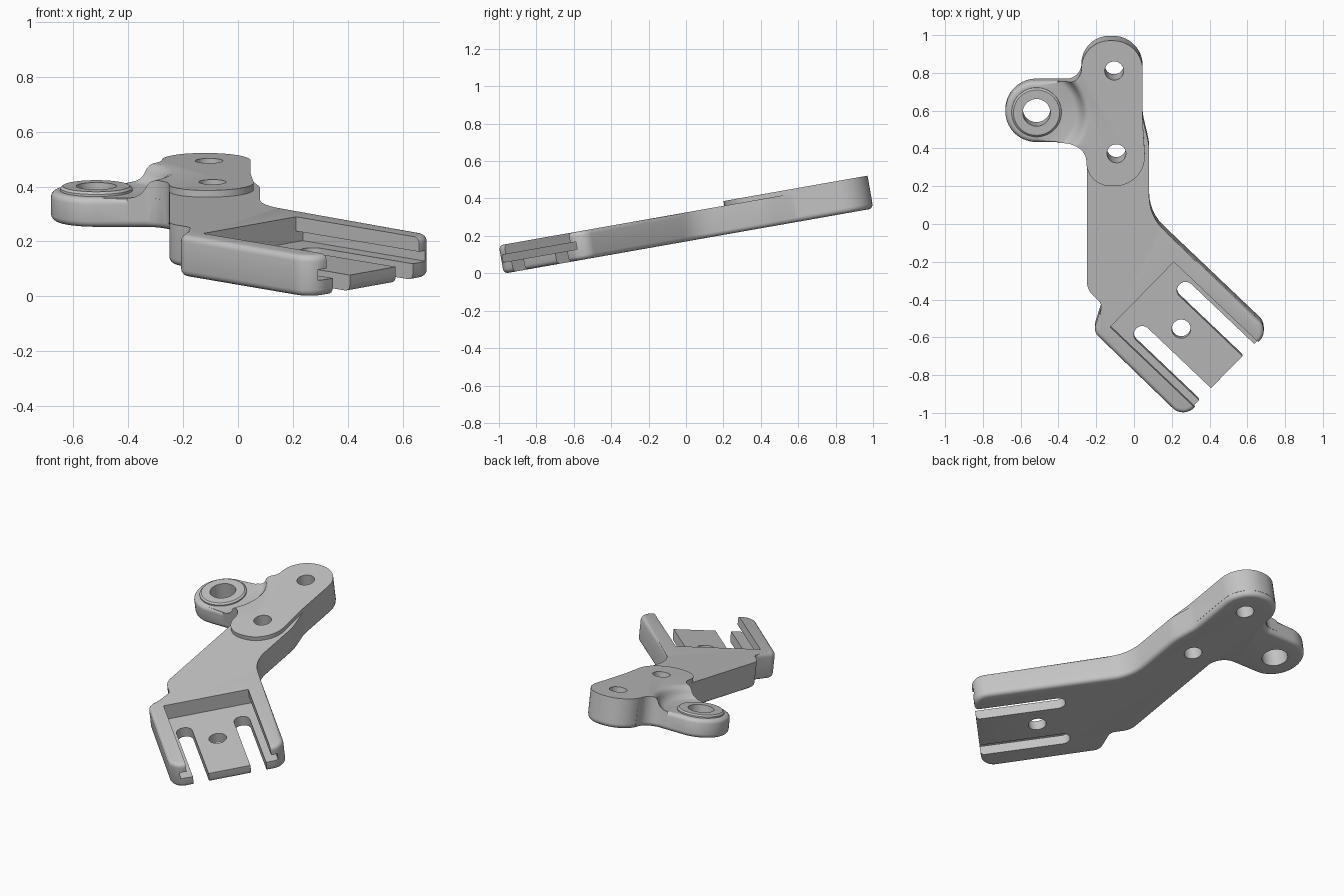
import bpy, bmesh, math
from mathutils import Vector, Matrix

if "Cube" in bpy.data.objects:
    bpy.data.objects.remove(bpy.data.objects["Cube"], do_unlink=True)

TILT = math.radians(10)
THICK, PAD_TOP, LUG_TOP, FLOOR = 0.153, 0.178, 0.11, 0.06
LUG = Vector((-0.516, 0.621))

# Fork frame: a runs along the prongs, n across them
FORK = Vector((0.25, -0.553))
ALONG = Vector((math.cos(math.radians(44)), -math.sin(math.radians(44))))
ACROSS = Vector((-ALONG.y, ALONG.x))

grey = bpy.data.materials.new("plain_grey")
grey.use_nodes = True
grey.diffuse_color = (0.55, 0.55, 0.55, 1)
grey.node_tree.nodes["Principled BSDF"].inputs["Base Color"].default_value = (0.55, 0.55, 0.55, 1)


def fork(a, n, r=0.0):
    p = FORK + ALONG * a + ACROSS * n
    return (p.x, p.y, r)


def rounded(corners):
    """Polygon with each corner (x, y, radius) rounded by an arc."""
    pts = []
    for i, (x, y, r) in enumerate(corners):
        p = Vector((x, y))
        u = (Vector(corners[i - 1][:2]) - p).normalized()
        w = (Vector(corners[(i + 1) % len(corners)][:2]) - p).normalized()
        if r == 0:
            arc = [p]
        else:
            half = u.angle(w) / 2
            c = p + (u + w).normalized() * (r / math.sin(half))
            s, e = p + u * (r / math.tan(half)) - c, p + w * (r / math.tan(half)) - c
            turn = math.atan2(s.x * e.y - s.y * e.x, s.dot(e))
            steps = max(4, int(abs(turn) / 0.12))
            arc = [c + Matrix.Rotation(turn * k / steps, 2) @ s for k in range(steps + 1)]
        for q in arc:
            if not pts or (q - pts[-1]).length > 0.003:
                pts.append(q)
    if (pts[0] - pts[-1]).length < 0.003:
        pts.pop()
    return pts


def finish(bm, name):
    bmesh.ops.recalc_face_normals(bm, faces=bm.faces)
    mesh = bpy.data.meshes.new(name)
    bm.to_mesh(mesh)
    bm.free()
    mesh.materials.append(grey)
    ob = bpy.data.objects.new(name, mesh)
    bpy.context.collection.objects.link(ob)
    return ob


def slab(name, corners, low, high, fillet=None):
    """Extruded outline; fillet(edge middle) picks the rim edges to round."""
    outline = rounded(corners)
    bm = bmesh.new()
    bottom = [bm.verts.new((p.x, p.y, low)) for p in outline]
    top = [bm.verts.new((p.x, p.y, high)) for p in outline]
    bm.faces.new(bottom[::-1])
    bm.faces.new(top)
    for i in range(len(outline)):
        bm.faces.new((bottom[i - 1], bottom[i], top[i], top[i - 1]))
    if fillet:
        bm.normal_update()
        rim = [e for e in bm.edges if abs(e.verts[0].co.z - e.verts[1].co.z) < 1e-5
               and fillet((e.verts[0].co + e.verts[1].co) / 2)]
        ends = list({v for e in rim for v in e.verts})
        bmesh.ops.bevel(bm, geom=ends + rim, offset=0.024, offset_type='OFFSET',
                        segments=4, profile=0.5, affect='EDGES')
    return finish(bm, name)


def lathe(name, center, profile, steps=64):
    """Solid of revolution from (radius, height) points."""
    bm = bmesh.new()
    rings = [[bm.verts.new((center[0] + r * math.cos(2 * math.pi * k / steps),
                            center[1] + r * math.sin(2 * math.pi * k / steps), z))
              for k in range(steps)] for r, z in profile]
    for lower, upper in zip(rings, rings[1:]):
        for k in range(steps):
            bm.faces.new((lower[k - 1], lower[k], upper[k], upper[k - 1]))
    bm.faces.new(rings[0][::-1])
    bm.faces.new(rings[-1])
    return finish(bm, name)


def length(mesh):
    ys = [v.co.y for v in mesh.vertices]
    return max(ys) - min(ys) if ys else 0


def combine(target, tool, operation):
    """Boolean that moves to the next solver if the body would change length."""
    before = length(target.data)
    mod = target.modifiers.new("combine", 'BOOLEAN')
    mod.operation, mod.object = operation, tool
    for solver in ('EXACT', 'MANIFOLD', 'FLOAT'):
        mod.solver = solver
        graph = bpy.context.evaluated_depsgraph_get()
        mesh = bpy.data.meshes.new_from_object(target.evaluated_get(graph))
        if abs(length(mesh) - before) < 0.03:
            target.data = mesh
            break
    target.modifiers.remove(mod)
    bpy.data.objects.remove(tool, do_unlink=True)


# Plate: head, arm and fork, rounded underneath and along the top of the fork
bracket = slab("bracket", [
    (0.045, 1.016, 0.158), (-0.277, 1.016, 0.148), (-0.277, 0.7, 0), (-0.25, 0.55, 0),
    (-0.25, -0.325, 0.11), (-0.168, -0.405, 0.04), (-0.215, -0.555, 0.06),
    fork(0.335, -0.33, 0.08), fork(0.335, 0.33, 0.08),
    (0.08, 0.07, 0.25), (0.08, 0.45, 0.3), (0.045, 0.6, 0.3)], 0, THICK,
    lambda m: m.z < 0.01 or (m.xy - FORK).dot(ALONG) > -0.38)

# Undercut grooves and fork pocket
for back, half, low, high in [(-0.29, 0.28, FLOOR, 0.1), (-0.289, 0.243, 0.08, 0.4)]:
    combine(bracket, slab("pocket_cutter", [
        fork(back, -half), fork(0.6, -half), fork(0.6, half), fork(back, half)],
        low, high), 'DIFFERENCE')

# Slots on both sides of the tongue
for side in (-1, 1):
    mid, half = 0.165 * side, 0.045
    combine(bracket, slab("slot_cutter", [
        fork(-0.172, mid - half, half - 0.001), fork(0.6, mid - half),
        fork(0.6, mid + half), fork(-0.172, mid + half, half - 0.001)],
        -0.2, 0.09), 'DIFFERENCE')

# Raised mounting pad with a curved step down to the lug
pad = slab("mounting_pad", [
    (0.046, 1.017, 0.158), (-0.278, 1.017, 0.148), (-0.278, 0.787, 0.08),
    (-0.5, 0.787, 0), (-0.5, 0.455, 0), (-0.252, 0.455, 0.09),
    (-0.252, 0.235, 0.128), (0.068, 0.235, 0.16), (0.046, 0.58, 0.3)], 0.03, PAD_TOP)
combine(pad, lathe("lug_cutter", LUG, [
    (0.2, 0), (0.2, LUG_TOP - 0.001), (0.217, 0.114), (0.232, 0.125), (0.243, 0.143),
    (0.25, 0.16), (0.262, 0.172), (0.28, 0.179), (0.28, 0.3)]), 'DIFFERENCE')
combine(bracket, pad, 'UNION')

# Lug with rounded rims
combine(bracket, slab("lug", [
    (-0.16, 0.9, 0), (-0.275, 0.9, 0), (-0.275, 0.786, 0.08), (-0.681, 0.786, 0.164),
    (-0.681, 0.456, 0.164), (-0.248, 0.456, 0.1), (-0.248, 0.3, 0), (-0.16, 0.3, 0)],
    0, LUG_TOP, lambda m: m.x < -0.24 and (m.z < 0.01 or m.x < -0.4)), 'UNION')

# Boss ring on the lug
combine(bracket, lathe("boss", LUG, [
    (0.132, 0.09), (0.132, 0.118), (0.122, 0.126)]), 'UNION')

# Through holes
for x, y, r in [(-0.105, 0.855, 0.05), (-0.093, 0.41, 0.05),
                (LUG.x, LUG.y, 0.073), fork(0, 0, 0.05)]:
    combine(bracket, lathe("hole_cutter", (x, y), [(r, -0.2), (r, 0.4)]), 'DIFFERENCE')

# Tilt into place and shade
bracket.rotation_euler.x = TILT
bracket.location.z = 0.17
bpy.ops.object.select_all(action='DESELECT')
bracket.select_set(True)
bpy.context.view_layer.objects.active = bracket
bpy.ops.object.shade_smooth_by_angle(angle=math.radians(30))
